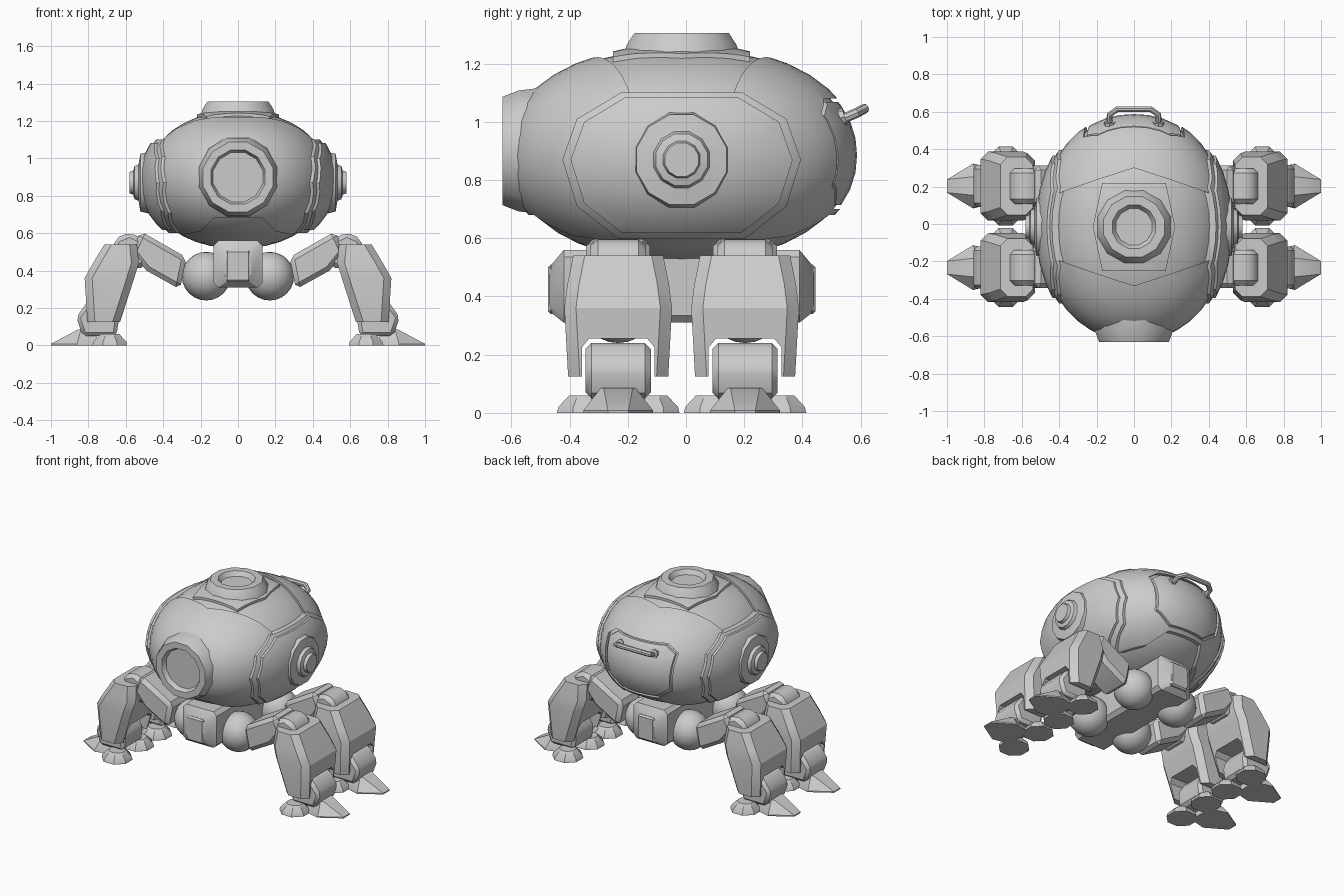
import bpy, bmesh
from math import sin, cos, pi, radians
from mathutils import Vector

cube = bpy.data.objects.get("Cube")
if cube:
    bpy.data.objects.remove(cube)

grey = bpy.data.materials.new("plain_grey")
grey.use_nodes = True
colour = (0.6, 0.6, 0.6, 1)
grey.diffuse_color = colour
grey.node_tree.nodes["Principled BSDF"].inputs["Base Color"].default_value = colour

MID_Y = -0.015            # plane that splits front and back halves
HULL = Vector((0.5, 0.61, 0.38))
HULL_Z = 0.885
LEG = 0.218               # leg distance from the middle plane


def add(name, data):
    ob = bpy.data.objects.new(name, data)
    ob.location.y = MID_Y
    data.materials.append(grey)
    bpy.context.collection.objects.link(ob)
    return ob


def from_bmesh(name, bm):
    bmesh.ops.recalc_face_normals(bm, faces=bm.faces)
    me = bpy.data.meshes.new(name)
    bm.to_mesh(me)
    bm.free()
    return add(name, me)


def place(axis, u, v, d):
    return {"x": (d, u, v), "y": (u, d, v), "z": (u, v, d)}[axis]


def loft(name, rings):
    """Skin matching rings of points and cap both ends."""
    bm = bmesh.new()
    loops = [[bm.verts.new(p) for p in ring] for ring in rings]
    n = len(loops[0])
    for a, b in zip(loops, loops[1:]):
        for i in range(n):
            j = (i + 1) % n
            bm.faces.new((a[i], a[j], b[j], b[i]))
    bm.faces.new(loops[0])
    bm.faces.new(loops[-1])
    return from_bmesh(name, bm)


def prism(name, axis, outline, d0, d1):
    return loft(name, [[place(axis, u, v, d) for u, v in outline] for d in (d0, d1)])


def lathe(name, axis, centre, profile, sides=12):
    def ring(r, d):
        turns = [2 * pi * (i + 0.5) / sides for i in range(sides)]
        return [place(axis, centre[0] + r * cos(t), centre[1] + r * sin(t), d) for t in turns]
    return loft(name, [ring(r, d) for r, d in profile])


def chamfered(axis, d, u0, u1, v0, v1, c):
    pts = [(u0 + c, v0), (u1 - c, v0), (u1, v0 + c), (u1, v1 - c),
           (u1 - c, v1), (u0 + c, v1), (u0, v1 - c), (u0, v0 + c)]
    return [place(axis, u, v, d) for u, v in pts]


def mirrored(half):
    """Complete an outline that is symmetric in its first coordinate."""
    return half + [(-u, v) for u, v in reversed(half) if u]


def hull(name, scale):
    """Slightly boxy egg shape."""
    bm = bmesh.new()
    bmesh.ops.create_uvsphere(bm, u_segments=40, v_segments=20, radius=1)
    e = 2.15
    for v in bm.verts:
        p = v.co / sum(abs(c) ** e for c in v.co) ** (1 / e)
        v.co = Vector((a * b * scale for a, b in zip(p, HULL)))
        v.co.z += HULL_Z
    return from_bmesh(name, bm)


def bake(ob):
    bpy.context.view_layer.update()
    dg = bpy.context.evaluated_depsgraph_get()
    me = bpy.data.meshes.new_from_object(ob.evaluated_get(dg))
    ob.modifiers.clear()
    ob.data = me


def cut(ob, cutter, operation="DIFFERENCE", keep=False):
    cutter.hide_render = True
    m = ob.modifiers.new("cut", "BOOLEAN")
    m.operation, m.solver, m.object = operation, "EXACT", cutter
    bake(ob)
    if not keep:
        bpy.data.objects.remove(cutter)


def finish(ob, bevel=0, x=False, y=False):
    if bevel:
        m = ob.modifiers.new("chamfer", "BEVEL")
        m.width, m.segments, m.limit_method = bevel, 1, "ANGLE"
    if x or y:
        m = ob.modifiers.new("mirror", "MIRROR")
        m.use_axis = (x, y, False)
        m.use_clip = m.use_mirror_merge = False
    bake(ob)
    return ob


def hull_plate(name, scale, axis, outline, d0, d1):
    plate = hull(name, scale)
    cut(plate, prism("cutter", axis, outline, d0, d1), "INTERSECT")
    return plate


# Hull: inner body under a split outer shell
body = hull("inner_body", 0.965)
shell = hull("outer_shell", 1)
band = [(0.9, -0.18), (0.4, -0.18), (0.2, -0.25), (0, -0.315),
        (-0.2, -0.25), (-0.4, -0.18), (-0.9, -0.18)]
cut(shell, prism("cutter", "z", band + [(u, -v) for u, v in reversed(band)], 0, 2))
chin = [(0.9, 0.3), (0.9, 0.56), (0.35, 0.58), (0.2, 0.61), (0.13, 0.68)]
cut(shell, prism("cutter", "y", mirrored(chin), -1, 1))
rear = [(0.14, 0.7), (0.25, 0.78), (0.27, 1.03), (0.2, 1.08)]
cut(shell, prism("cutter", "y", mirrored(rear), 0.3, 1))
inner_rear = [(u * 0.93, 0.9 + (v - 0.9) * 0.93) for u, v in rear]
hull_plate("rear_panel", 0.988, "y", mirrored(inner_rear), 0.3, 1)
well = lathe("cutter", "y", (0, 0.9), [(0.17, -0.9), (0.17, -0.56)])
cut(shell, well, keep=True)
cut(body, well)

# Top strip and hatch
strip = [(0, -0.28), (0.17, -0.235), (0.22, 0), (0.17, 0.235), (0, 0.28)]
hull_plate("top_strip", 1.005, "z", mirrored(strip[1:-1]) , 1, 2)
lathe("top_hatch", "z", (0, 0), [(0.21, 1.22), (0.195, 1.265), (0.168, 1.305),
                                 (0.12, 1.305), (0.1, 1.275), (0.09, 1.275)])

# Front porthole
lathe("porthole", "y", (0, 0.9), [(0.225, -0.48), (0.215, -0.56), (0.193, -0.615),
                                  (0.15, -0.615), (0.137, -0.583), (0.13, -0.583)])

# Side panels with round knobs
half = [(0, 0.6), (0.22, 0.6), (0.36, 0.71), (0.41, 0.87), (0.36, 1.01), (0.21, 1.1), (0, 1.1)]
for name, scale, size in (("side_panel_rim", 1.025, 1), ("side_panel", 1.05, 0.93)):
    outline = [(u * size, 0.86 + (v - 0.86) * size) for u, v in half[1:-1]]
    finish(hull_plate(name, scale, "x", mirrored(outline), 0.2, 0.9), x=True)
knob = [(0.17, 0.48), (0.16, 0.522), (0.1, 0.532), (0.092, 0.553), (0.066, 0.56), (0.06, 0.58)]
finish(lathe("side_knob", "x", (0, 0.87), knob), x=True)


# Rear grab handle
def tube(name, points, radius):
    cu = bpy.data.curves.new(name, "CURVE")
    cu.dimensions, cu.bevel_depth, cu.bevel_resolution = "3D", radius, 2
    cu.use_fill_caps = True
    sp = cu.splines.new("POLY")
    sp.points.add(len(points) - 1)
    for p, co in zip(sp.points, points):
        p.co = (*co, 1)
    ob = add(name, cu)
    bpy.context.view_layer.update()
    me = bpy.data.meshes.new_from_object(ob.evaluated_get(bpy.context.evaluated_depsgraph_get()))
    bpy.data.objects.remove(ob)
    return add(name, me)


grip = [(0.13, 0.53, 1.0), (0.13, 0.6, 1.03), (0.09, 0.628, 1.045)]
tube("grab_handle", grip + [(-a, b, c) for a, b, c in reversed(grip)], 0.017)
finish(tube("handle_mount", [(0.13, 0.5, 1.0), (0.13, 0.56, 1.018)], 0.03), x=True)

# Chassis beam with square end caps
ends = [(-0.455, 0.07, 0.35, 0.5), (-0.405, 0.13, 0.31, 0.56),
        (0.405, 0.13, 0.31, 0.56), (0.455, 0.07, 0.35, 0.5)]
loft("chassis_beam", [chamfered("y", d, -w, w, z0, z1, 0.025) for d, w, z0, z1 in ends])
cap = [(0.065, 0.34), (0.065, 0.51)]
finish(prism("chassis_end_plate", "y", mirrored(cap), 0.42, 0.46), 0.01, y=True)

# Legs: one is modelled, then mirrored to all four corners
bm = bmesh.new()
bmesh.ops.create_uvsphere(bm, u_segments=20, v_segments=12, radius=0.13)
bmesh.ops.translate(bm, verts=bm.verts, vec=(0.17, LEG, 0.37))
finish(from_bmesh("hip_ball", bm), x=True, y=True)

thigh = [(0.275, 0.47), (0.31, 0.3), (0.49, 0.4), (0.57, 0.5), (0.52, 0.61)]
knee = [(0.48, 0.44), (0.54, 0.4), (0.67, 0.48), (0.66, 0.57), (0.58, 0.605), (0.49, 0.56)]
ankle = [(0.65, 0.05), (0.635, 0.15), (0.69, 0.24), (0.8, 0.24), (0.865, 0.15), (0.83, 0.05)]
for name, outline, w, b in (("thigh", thigh, 0.11, 0.025), ("knee", knee, 0.095, 0.025),
                            ("ankle", ankle, 0.112, 0.02)):
    finish(prism(name, "y", outline, LEG - w, LEG + w), b, True, True)

levels = [(0.125, 0.63, 0.805, 0.172), (0.36, 0.555, 0.82, 0.185),
          (0.44, 0.53, 0.775, 0.175), (0.54, 0.54, 0.715, 0.155)]
shin = loft("shin_armour", [chamfered("z", z, x0, x1, LEG - w, LEG + w, 0.04)
                            for z, x0, x1, w in levels])
notch = [(0.125, 0), (0.125, 0.225), (0.1, 0.255)]
cut(shin, prism("cutter", "x", [(u + LEG, v) for u, v in mirrored(notch)], 0.3, 1))
finish(shin, x=True, y=True)

# Feet: a long outer toe and two stubby inner toes
sole = [(0.74, -0.09), (0.86, -0.12), (1, -0.035), (1, 0.035), (0.86, 0.12), (0.74, 0.09)]
top = [(0.77, -0.055), (0.84, -0.06), (0.855, -0.05), (0.855, 0.05), (0.84, 0.06), (0.77, 0.055)]
toe = [[(u, v + LEG, z) for u, v in ring] for ring, z in ((sole, 0), (sole, 0.008), (top, 0.085))]
finish(loft("outer_toe", toe), x=True, y=True)
for side in (-1, 1):
    stub = lathe("inner_toe", "z", (0.685, LEG + side * 0.118),
                 [(0.1, 0), (0.095, 0.02), (0.055, 0.06)], 8)
    finish(stub, x=True, y=True)

# Smooth shading with sharp creases
bpy.ops.object.select_all(action="DESELECT")
for ob in bpy.context.collection.objects:
    if ob.type == "MESH" and grey.name in ob.data.materials:
        ob.select_set(True)
        bpy.context.view_layer.objects.active = ob
bpy.ops.object.shade_smooth_by_angle(angle=radians(32))
